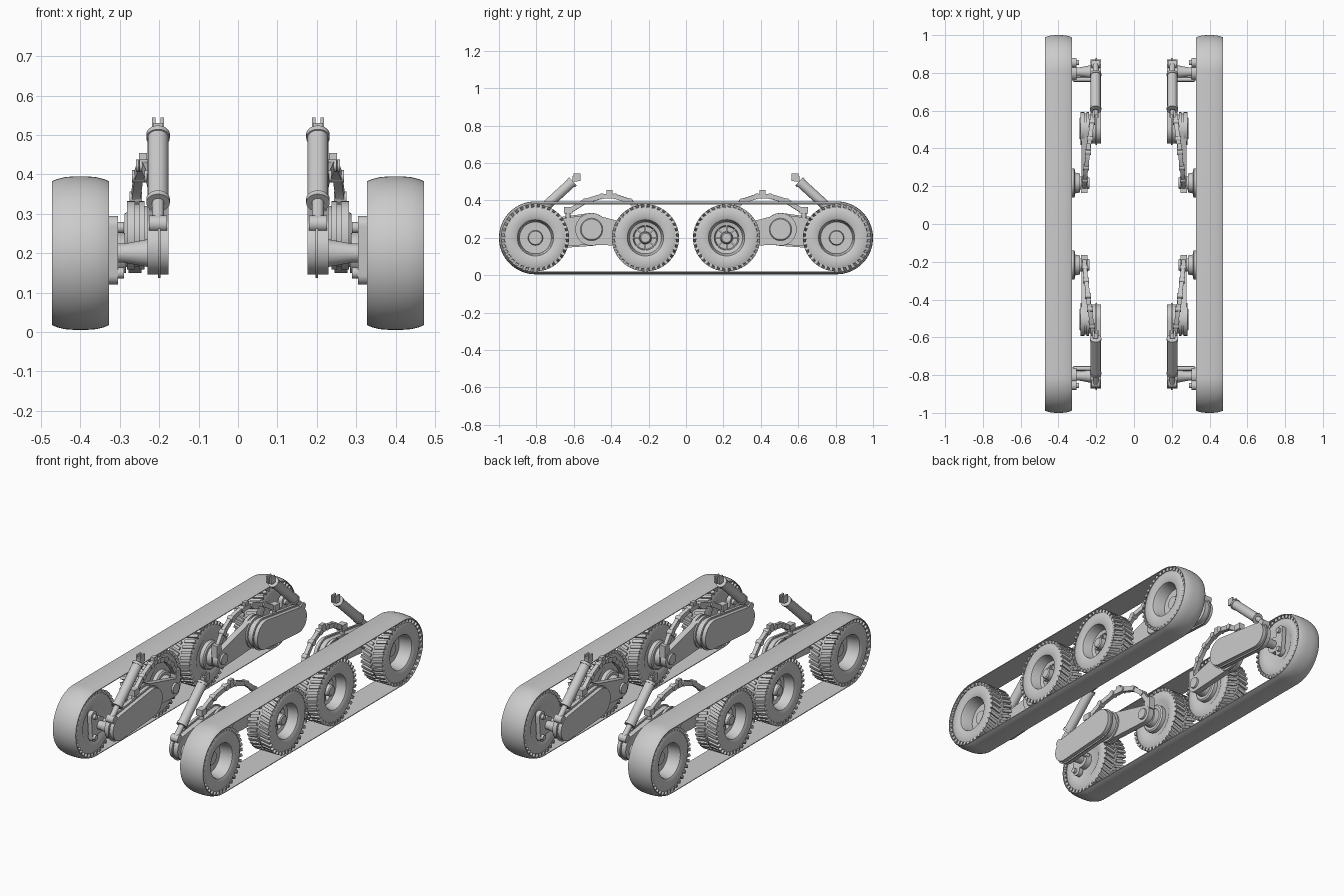
import bpy, bmesh
from math import pi, sin, cos, acos, atan2, radians
from mathutils import Matrix, Vector

old = bpy.data.objects.get("Cube")
if old:
    bpy.data.objects.remove(old, do_unlink=True)

GREY = (0.6, 0.6, 0.6, 1)
mat = bpy.data.materials.new("plain grey")
mat.use_nodes = True
mat.diffuse_color = GREY
mat.node_tree.nodes["Principled BSDF"].inputs["Base Color"].default_value = GREY

WHEEL_X, END_Y, MID_Y, AXLE_Z = 0.4, 0.805, 0.217, 0.2


def link_mesh(name, me):
    ob = bpy.data.objects.new(name, me)
    bpy.context.collection.objects.link(ob)
    bpy.ops.object.select_all(action='DESELECT')
    ob.select_set(True)
    bpy.context.view_layer.objects.active = ob
    bpy.ops.object.shade_smooth_by_angle(angle=radians(32))
    return ob


def finish(name, bm, mirror_y=True):
    """Place a part in every corner of the vehicle."""
    bmesh.ops.remove_doubles(bm, verts=bm.verts, dist=1e-5)
    bmesh.ops.recalc_face_normals(bm, faces=bm.faces)
    base = bpy.data.meshes.new(name)
    bm.to_mesh(base)
    bm.free()
    base.materials.append(mat)
    for sx, side in ((1, "left"), (-1, "right")):
        for sy, end in ((1, "back"), (-1, "front")) if mirror_y else ((1, ""),):
            me = base.copy()
            me.transform(Matrix.Diagonal((sx, sy, 1, 1)))
            if sx * sy < 0:
                me.flip_normals()
            link_mesh("_".join(filter(None, (end, side, name))), me)
    bpy.data.meshes.remove(base)


def loft(bm, rings, loop=False, caps=False):
    vs = [[bm.verts.new(p) for p in r] for r in rings]
    n = len(vs[0])
    for i in range(len(vs) if loop else len(vs) - 1):
        a, b = vs[i], vs[(i + 1) % len(vs)]
        for j in range(n):
            k = (j + 1) % n
            bm.faces.new((a[j], a[k], b[k], b[j]))
    if caps:
        bm.faces.new(vs[0])
        bm.faces.new(vs[-1])


def lathe(bm, profile, x, y, z, seg=48):
    """Turn (offset, radius) points about a sideways axis."""
    ring = [(cos(2 * pi * i / seg), sin(2 * pi * i / seg)) for i in range(seg)]
    flat = [(o, max(r, 1e-6)) for o, r in profile]
    loft(bm, [[(x + o, y + r * c, z + r * s) for c, s in ring] for o, r in flat])


def box(bm, size, matrix):
    bmesh.ops.create_cube(bm, size=1, matrix=matrix @ Matrix.Diagonal((*size, 1)))


def rod(bm, a, b, r1, r2=None, seg=24):
    a, b = Vector(a), Vector(b)
    m = Matrix.Translation((a + b) / 2) @ (b - a).to_track_quat('Z', 'Y').to_matrix().to_4x4()
    bmesh.ops.create_cone(bm, cap_ends=True, segments=seg, radius1=r1,
                          radius2=r1 if r2 is None else r2, depth=(b - a).length, matrix=m)


def tapered_plate(bm, x1, x2, c1, r1, c2, r2, seg=16):
    """Plate with two round ends, standing in the side plane."""
    dy, dz = c2[0] - c1[0], c2[1] - c1[1]
    base, a = atan2(dz, dy), acos((r1 - r2) / (dy * dy + dz * dz) ** 0.5)
    pts = []
    for c, r, start, sweep in ((c2, r2, -a, 2 * a), (c1, r1, a, 2 * pi - 2 * a)):
        for i in range(seg + 1):
            t = base + start + sweep * i / seg
            pts.append((c[0] + r * cos(t), c[1] + r * sin(t)))
    loft(bm, [[(x, y, z) for y, z in pts] for x in (x1, x2)], caps=True)


# Track belts with a crowned outer face
bm = bmesh.new()
section = [(-0.072, 0.179), (-0.072, 0.183), (-0.06, 0.188), (-0.04, 0.193), (-0.015, 0.195),
           (0.015, 0.195), (0.04, 0.193), (0.06, 0.188), (0.072, 0.183), (0.072, 0.179)]
rings = []
for end in (1, -1):
    for i in range(33):
        t = -pi / 2 + pi * i / 32
        rings.append([(WHEEL_X + o, end * (END_Y + r * cos(t)), AXLE_Z + end * r * sin(t))
                      for o, r in section])
loft(bm, rings, loop=True)
finish("track_belt", bm, mirror_y=False)


# Wheels: turned body plus two rows of slanted tread lugs
tyre = [(-0.06, 0), (-0.06, 0.1), (-0.067, 0.112), (-0.067, 0.15), (-0.06, 0.166),
        (0, 0.17), (0.06, 0.166), (0.067, 0.15), (0.067, 0.112), (0.06, 0.097)]
end_rim = [(0.045, 0.092), (-0.01, 0.085), (-0.012, 0.04), (0.005, 0.036), (0.005, 0)]
mid_rim = [(0.045, 0.093), (0.005, 0.085), (0.0, 0.066), (-0.03, 0.06),
           (-0.03, 0.034), (0.035, 0.03), (0.04, 0.024), (0.04, 0)]
for name, y, rim in (("end_wheel", END_Y, end_rim), ("middle_wheel", MID_Y, mid_rim)):
    bm = bmesh.new()
    lathe(bm, tyre + rim, WHEEL_X, y, AXLE_Z)
    hub = Matrix.Translation((WHEEL_X, y, AXLE_Z))
    for i in range(36):
        for side in (1, -1):
            turn = Matrix.Rotation(2 * pi * (i + 0.25 * side) / 36, 4, 'X')
            box(bm, (0.062, 0.016, 0.018),
                hub @ turn @ Matrix.Translation((side * 0.037, 0, 0.17))
                @ Matrix.Rotation(side * 0.25, 4, 'Z'))
    if rim is mid_rim:
        for i in range(8):
            box(bm, (0.03, 0.008, 0.04), hub @ Matrix.Rotation(pi * i / 4, 4, 'X')
                @ Matrix.Translation((-0.016, 0, 0.048)))
    finish(name, bm)

# Middle wheel hub, stepping in towards the arm
bm = bmesh.new()
lathe(bm, [(0.34, 0), (0.34, 0.078), (0.318, 0.078), (0.312, 0.07), (0.312, 0.055),
           (0.285, 0.05), (0.285, 0.035), (0.235, 0.03), (0.235, 0)], 0, MID_Y, AXLE_Z, 32)
finish("middle_hub", bm)

# End wheel axle and its knuckle
bm = bmesh.new()
lathe(bm, [(0.34, 0), (0.34, 0.046), (0.305, 0.046), (0.305, 0.024), (0.29, 0.024),
           (0.225, 0.036), (0.225, 0)], 0, END_Y, AXLE_Z, 32)
finish("end_axle", bm)
bm = bmesh.new()
tapered_plate(bm, 0.305, 0.33, (0.855, 0.27), 0.025, (0.845, 0.145), 0.025)
for z in (0.15, 0.265):
    rod(bm, (0.29, 0.855, z), (0.335, 0.855, z), 0.014)
rod(bm, (0.23, 0.765, 0.21), (0.32, 0.765, 0.21), 0.012)
finish("axle_knuckle", bm)

# Swing arm: two tapered cheeks around a wider flange
PIVOT, TIP = (0.505, 0.245), (0.8, 0.215)
bm = bmesh.new()
for x1, x2, grow in ((0.176, 0.197, 0), (0.197, 0.203, 0.008), (0.203, 0.23, 0)):
    tapered_plate(bm, x1, x2, PIVOT, 0.08 + grow, TIP, 0.07 + grow)
finish("swing_arm", bm)

# Pivot drum
bm = bmesh.new()
lathe(bm, [(0.225, 0), (0.225, 0.075), (0.237, 0.075), (0.237, 0.087), (0.252, 0.087),
           (0.252, 0.078), (0.262, 0.078), (0.262, 0.087), (0.282, 0.087), (0.282, 0.06),
           (0.288, 0.055), (0.288, 0)], 0, *PIVOT)
finish("pivot_drum", bm)

# Inner arm from the drum to the middle wheel
bm = bmesh.new()
tapered_plate(bm, 0.245, 0.278, PIVOT, 0.08, (MID_Y, AXLE_Z), 0.05)
finish("inner_arm", bm)

# Arched link above the arms
bm = bmesh.new()
arch = [Vector(p) for p in ((0.262, 0.19, 0.27), (0.26, 0.235, 0.34), (0.253, 0.3, 0.395),
        (0.243, 0.38, 0.422), (0.234, 0.45, 0.422), (0.222, 0.54, 0.395), (0.212, 0.62, 0.345))]
rings = []
for i, p in enumerate(arch):
    along = (arch[min(i + 1, len(arch) - 1)] - arch[max(i - 1, 0)]).normalized()
    across = along.cross(Vector((0, 0, 1))).normalized()
    up = across.cross(along)
    rings.append([p + across * 0.011 * a + up * 0.013 * b
                  for a, b in ((-1, -1), (1, -1), (1, 1), (-1, 1))])
loft(bm, rings, caps=True)
for p in arch[1:-1]:
    rod(bm, p - Vector((0.016, 0, 0)), p + Vector((0.016, 0, 0)), 0.016, seg=12)
box(bm, (0.02, 0.032, 0.045), Matrix.Translation((0.241, 0.41, 0.432)))
finish("arched_link", bm)

# Link end mounts
bm = bmesh.new()
box(bm, (0.036, 0.045, 0.035), Matrix.Translation((0.212, 0.63, 0.348)))
rod(bm, (0.212, 0.63, 0.28), (0.212, 0.63, 0.34), 0.013)
box(bm, (0.035, 0.04, 0.07), Matrix.Translation((0.264, 0.185, 0.255)))
finish("link_mounts", bm)

# Angled shock absorber
bm = bmesh.new()
top, low = Vector((0.203, 0.605, 0.502)), Vector((0.203, 0.795, 0.328))
axis = (low - top).normalized()
rod(bm, top, low, 0.0265)
for p in (top, low - axis * 0.014):
    rod(bm, p, p + axis * 0.014, 0.03)
rod(bm, low, low + axis * 0.075, 0.015)
rod(bm, (0.18, 0.845, 0.275), (0.226, 0.845, 0.275), 0.021)
finish("shock_absorber", bm)

# Forked bracket on top of the shock absorber
bm = bmesh.new()
for x in (0.192, 0.214):
    box(bm, (0.009, 0.036, 0.04), Matrix.Translation((x, 0.583, 0.525)))
box(bm, (0.026, 0.03, 0.03), Matrix.Translation((0.203, 0.592, 0.515)))
finish("shock_bracket", bm)
